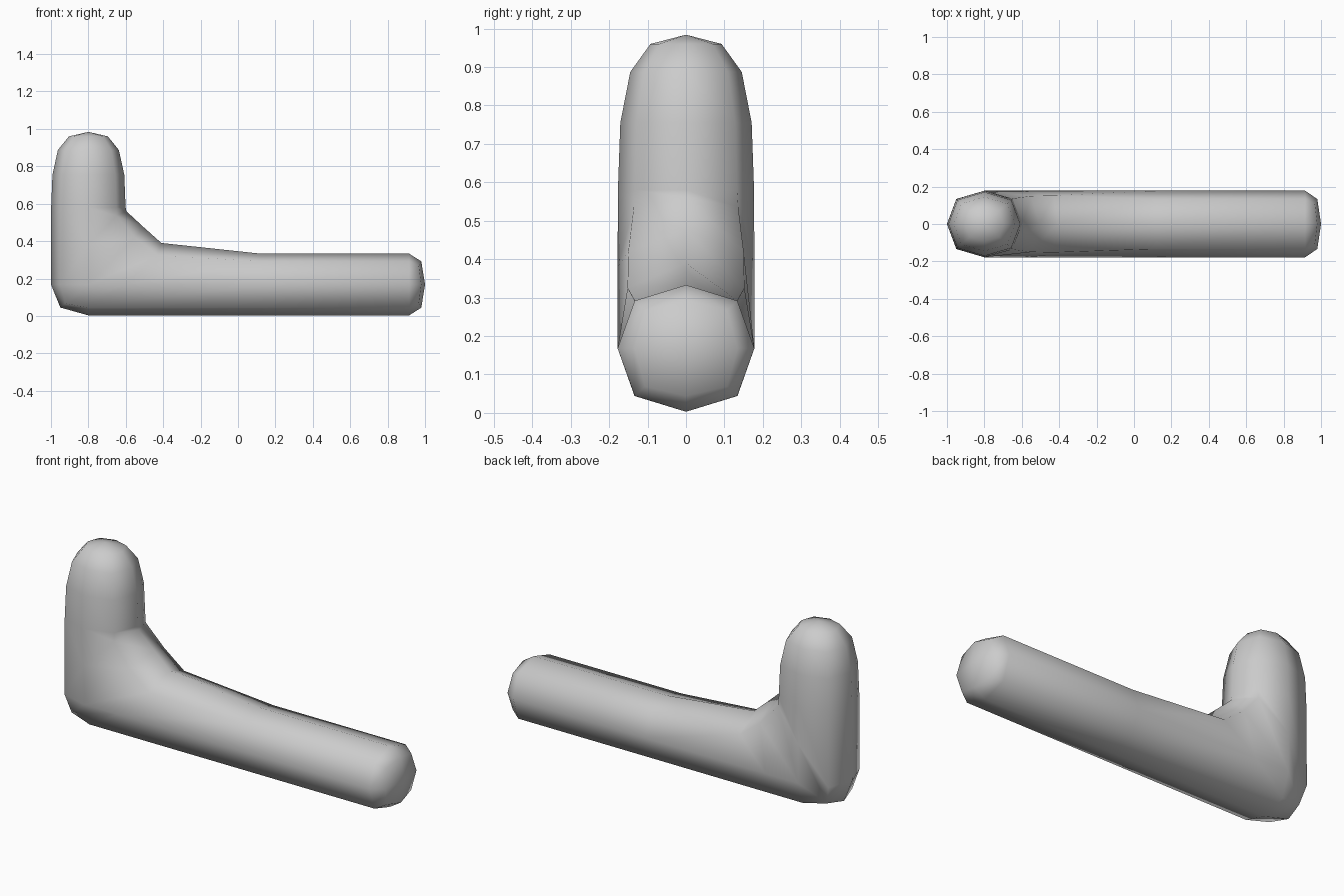
import bpy, bmesh

if "Cube" in bpy.data.objects:
    bpy.data.objects.remove(bpy.data.objects["Cube"])

RY, RZ, RX, ZC = 0.178, 0.165, 0.2, 0.168
bm = bmesh.new()


def ring(outer, outer_diag, side, inner_diag, inner, yd_out, yd_in, ys):
    """Eight-sided loop, mirrored in y; each (x, z) is a point seen from the front."""
    half = [(outer_diag, yd_out), (side, ys), (inner_diag, yd_in)]
    pts = [(outer[0], 0, outer[1])]
    pts += [(p[0], y, p[1]) for p, y in half]
    pts += [(inner[0], 0, inner[1])]
    pts += [(p[0], -y, p[1]) for p, y in reversed(half)]
    return [bm.verts.new(p) for p in pts]


def arm_ring(x, s=1.0, d=0.75, xd=None):
    """Loop across the horizontal arm."""
    xd = x if xd is None else xd
    return ring((x, ZC - RZ * s), (xd, ZC - RZ * d), (x, ZC), (xd, ZC + RZ * d),
                (x, ZC + RZ * s), RY * d, RY * d, RY * s)


def post_ring(z, s):
    """Loop across the upright post."""
    d = 0.75 * s
    return ring((-0.8 - RX * s, z), (-0.8 - RX * d, z), (-0.8, z), (-0.8 + RX * d, z),
                (-0.8 + RX * s, z), RY * d, RY * d, RY * s)


# Domed arm end and arm
rings = [arm_ring(0.98, 0.75, 0.6, 0.967), arm_ring(0.915), arm_ring(0.12)]

# Rounded elbow with filled inner corner
rings += [
    ring((-0.8, 0.003), (-0.8, 0.044), (-0.6, ZC), (-0.43, 0.325), (-0.41, 0.39), 0.134, 0.152, RY),
    ring((-0.95, 0.045), (-0.925, 0.066), (-0.8, ZC), (-0.55, 0.42), (-0.505, 0.475), 0.108, 0.15, RY),
    ring((-1.0, ZC), (-0.95, ZC), (-0.8, 0.38), (-0.65, 0.535), (-0.597, 0.56), 0.134, 0.136, RY),
]

# Upright post tapering to a domed top
rings += [post_ring(z, s) for z, s in [(0.58, 0.995), (0.755, 0.96), (0.887, 0.815), (0.96, 0.52)]]

for a, b in zip(rings, rings[1:]):
    for i in range(8):
        j = (i + 1) % 8
        bm.faces.new((a[i], a[j], b[j], b[i]))
for loop, tip in ((rings[0], (1.0, 0, ZC)), (rings[-1], (-0.8, 0, 0.984))):
    v = bm.verts.new(tip)
    for i in range(8):
        bm.faces.new((loop[i], loop[(i + 1) % 8], v))

bmesh.ops.recalc_face_normals(bm, faces=bm.faces)
for f in bm.faces:
    f.smooth = True
mesh = bpy.data.meshes.new("bent_pipe")
bm.to_mesh(mesh)
bm.free()
bpy.context.collection.objects.link(bpy.data.objects.new("bent_pipe", mesh))
